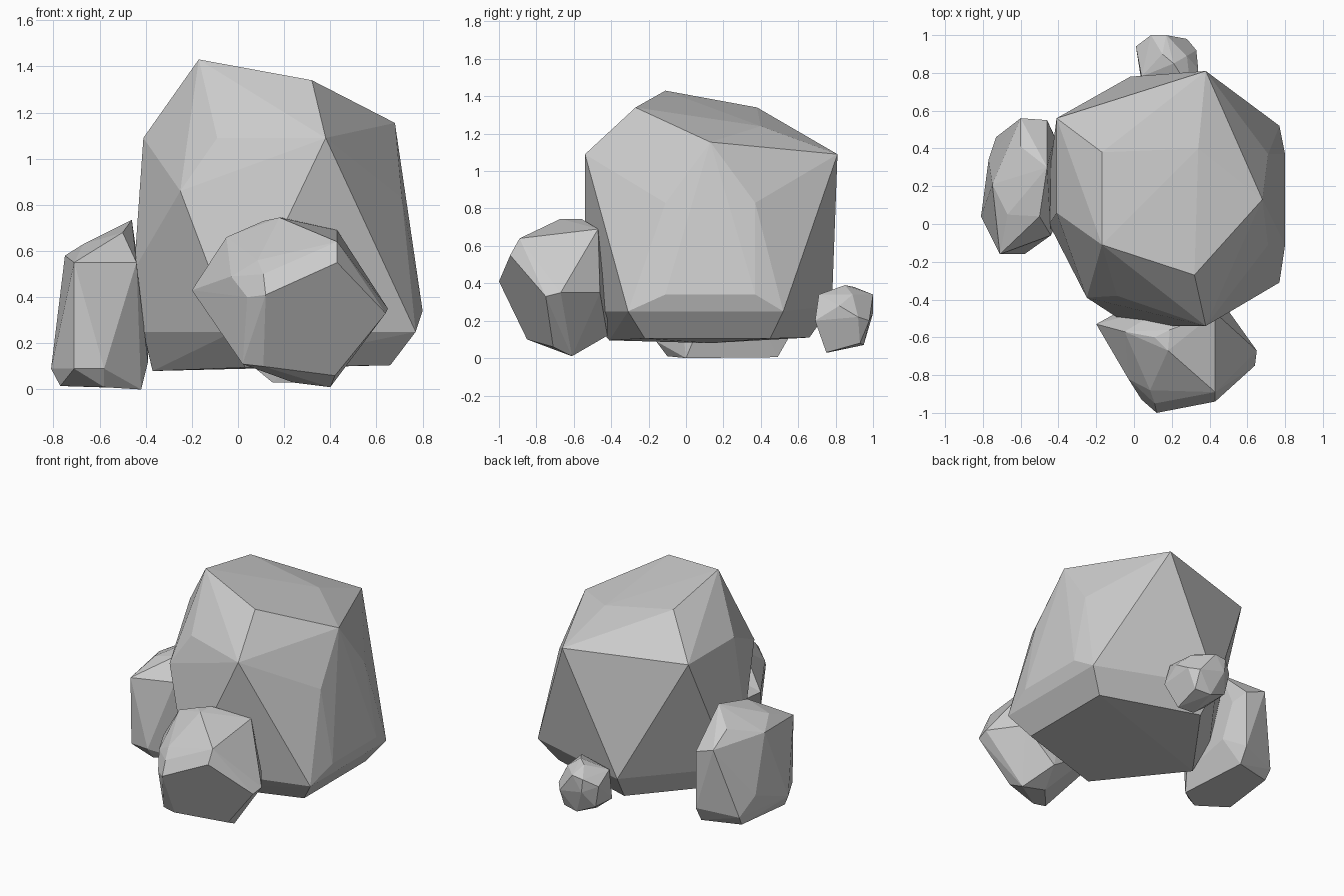
import bpy, bmesh, math


def rock(name, corners):
    """Faceted stone: convex hull of its corner points, near-flat facets merged."""
    bm = bmesh.new()
    for c in corners:
        bm.verts.new(c)
    hull = bmesh.ops.convex_hull(bm, input=bm.verts[:])
    loose = set(hull["geom_interior"]) | set(hull["geom_unused"])
    bmesh.ops.delete(bm, geom=[v for v in loose if isinstance(v, bmesh.types.BMVert)],
                     context='VERTS')
    bmesh.ops.dissolve_limit(bm, angle_limit=math.radians(3),
                             verts=bm.verts[:], edges=bm.edges[:])
    bmesh.ops.recalc_face_normals(bm, faces=bm.faces[:])
    me = bpy.data.meshes.new(name)
    bm.to_mesh(me)
    bm.free()
    ob = bpy.data.objects.new(name, me)
    bpy.context.collection.objects.link(ob)
    return ob


# Large boulder: top facet, shoulders, right side, lower ring, base
rock("main_boulder", [
    (-.17, -.11, 1.43), (-.17, .38, 1.34), (.34, .40, 1.24), (.68, .13, 1.155), (.32, -.27, 1.34),
    (.38, .81, 1.09), (.38, -.54, 1.09), (-.41, .56, 1.09), (-.41, .06, 1.09),
    (-.09, -.38, 1.09), (-.25, -.39, .86),
    (.71, -.11, .83), (.71, .37, .83), (.80, -.11, .34), (.80, .37, .34),
    (.77, -.31, .25), (.77, .52, .25), (-.02, .78, .28), (-.02, -.54, .25),
    (-.45, 0, .52), (-.45, .25, .41), (-.41, .02, .25), (-.41, .25, .25),
    (.01, .66, .11), (.66, .45, .105), (.66, -.22, .105), (.03, -.41, .095), (-.37, .13, .08),
])

# Front stone leaning against the boulder
rock("front_rock", [
    (.12, -1.0, .41), (.43, -.94, .55), (.64, -.75, .33), (.42, -.71, .06), (.11, -.85, .10),
    (.43, -.89, .64), (.65, -.67, .35), (.40, -.61, .01), (.43, -.47, .69),
    (.19, -.56, .745), (.18, -.67, .745), (.11, -.60, .73), (-.05, -.57, .66), (-.20, -.53, .43),
    (-.03, -.82, .49), (.04, -.93, .40), (.02, -.84, .11), (.085, -.88, .56), (.11, -.95, .50),
    (.24, -.58, .03), (.50, -.46, .35), (0, -.42, .30), (.30, -.42, .12), (.20, -.42, .60),
])

# Tall stone on the left
rock("left_rock", [
    (-.71, -.16, .55), (-.44, -.06, .55), (-.67, .05, .63), (-.50, .04, .68), (-.46, .30, .735),
    (-.60, .41, .64), (-.75, .21, .58), (-.60, .56, .55), (-.46, .55, .50), (-.42, .46, .45),
    (-.58, -.16, .09), (-.71, -.15, .09), (-.81, .04, .09), (-.77, .34, .20), (-.73, .46, .08),
    (-.46, .55, .11), (-.46, .49, .005), (-.72, .42, .015), (-.77, .02, .015),
    (-.58, -.10, .01), (-.42, 0, 0), (-.39, .05, .12), (-.39, .40, .20),
])

# Small stone at the back
rock("back_pebble", [
    (.15, .90, .38), (.21, .85, .39), (.28, .89, .34), (.33, .92, .22), (.34, .82, .28),
    (.01, .94, .28), (.09, 1.0, .33), (.17, 1.0, .34), (.28, .98, .20), (.10, 1.0, .24),
    (.17, .95, .07), (.28, .93, .08), (.27, .75, .03), (.15, .76, .03), (.04, .93, .13),
    (.04, .78, .33), (.30, .71, .34), (.04, .75, .12), (.33, .69, .20),
])
